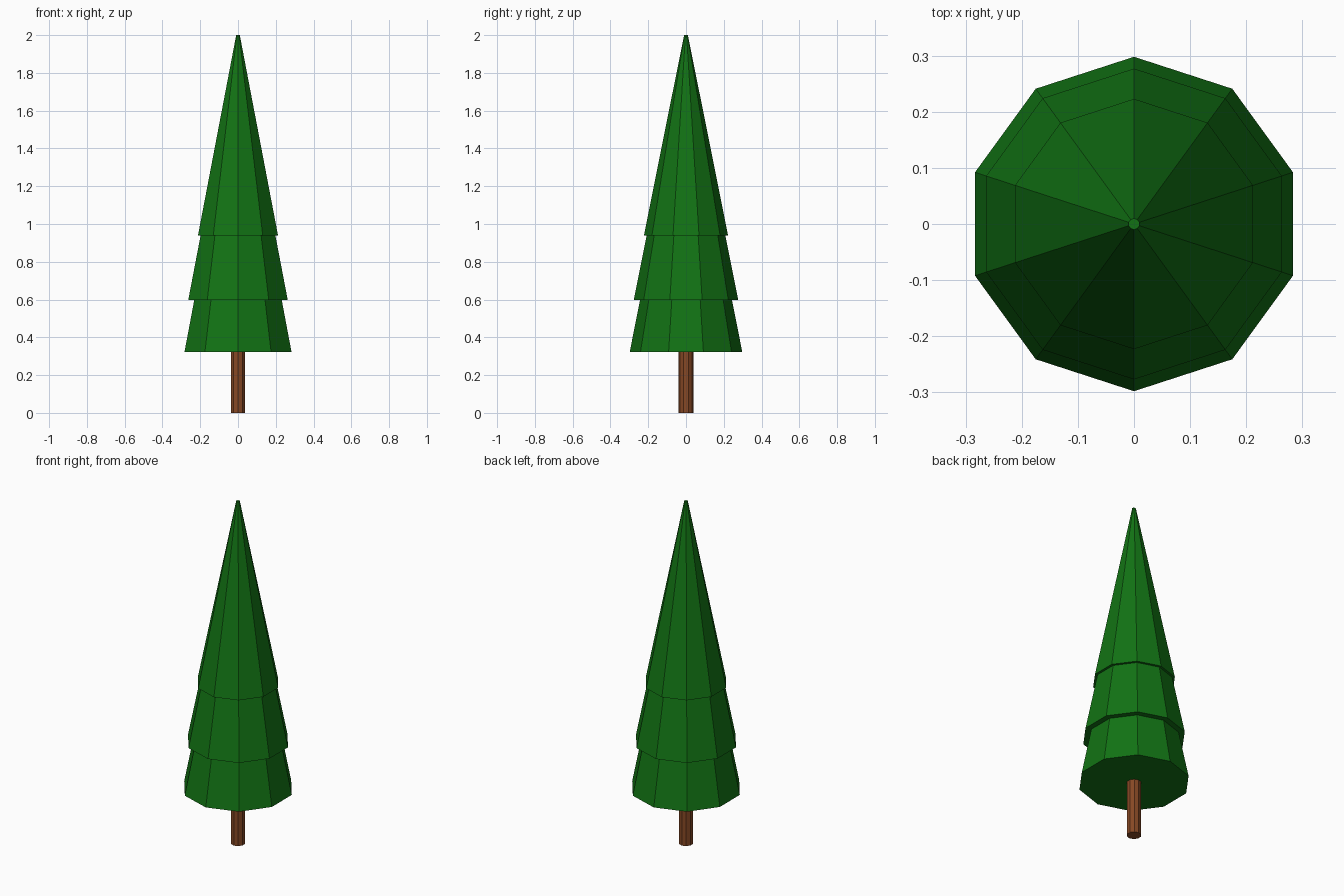
import bpy, bmesh, math

if "Cube" in bpy.data.objects:
    bpy.data.objects.remove(bpy.data.objects["Cube"])


def material(name, color):
    m = bpy.data.materials.new(name)
    m.diffuse_color = (*color, 1)
    m.use_nodes = True
    m.node_tree.nodes["Principled BSDF"].inputs["Base Color"].default_value = m.diffuse_color
    return m


def frustum(name, z0, z1, r0, r1, mat, sides=10):
    """Closed flat-sided frustum with one corner pointing to +y."""
    bm = bmesh.new()
    rings = []
    for z, r in ((z0, r0), (z1, r1)):
        angles = [math.pi / 2 + 2 * math.pi * i / sides for i in range(sides)]
        rings.append([bm.verts.new((r * math.cos(a), r * math.sin(a), z)) for a in angles])
    low, high = rings
    for i in range(sides):
        j = (i + 1) % sides
        bm.faces.new((low[i], low[j], high[j], high[i]))
    bm.faces.new(low[::-1])
    bm.faces.new(high)
    mesh = bpy.data.meshes.new(name)
    bm.to_mesh(mesh)
    bm.free()
    mesh.materials.append(mat)
    bpy.context.collection.objects.link(bpy.data.objects.new(name, mesh))


green = material("needle green", (0.006, 0.17, 0.007))
brown = material("bark brown", (0.24, 0.065, 0.018))

# Trunk
frustum("trunk", 0, 0.33, 0.039, 0.039, brown)

# Foliage tiers, each tucked under the one above
frustum("lower_foliage", 0.322, 0.6, 0.298, 0.243, green)
frustum("middle_foliage", 0.597, 0.94, 0.277, 0.208, green)
frustum("upper_foliage", 0.938, 2.0, 0.223, 0.01, green)
